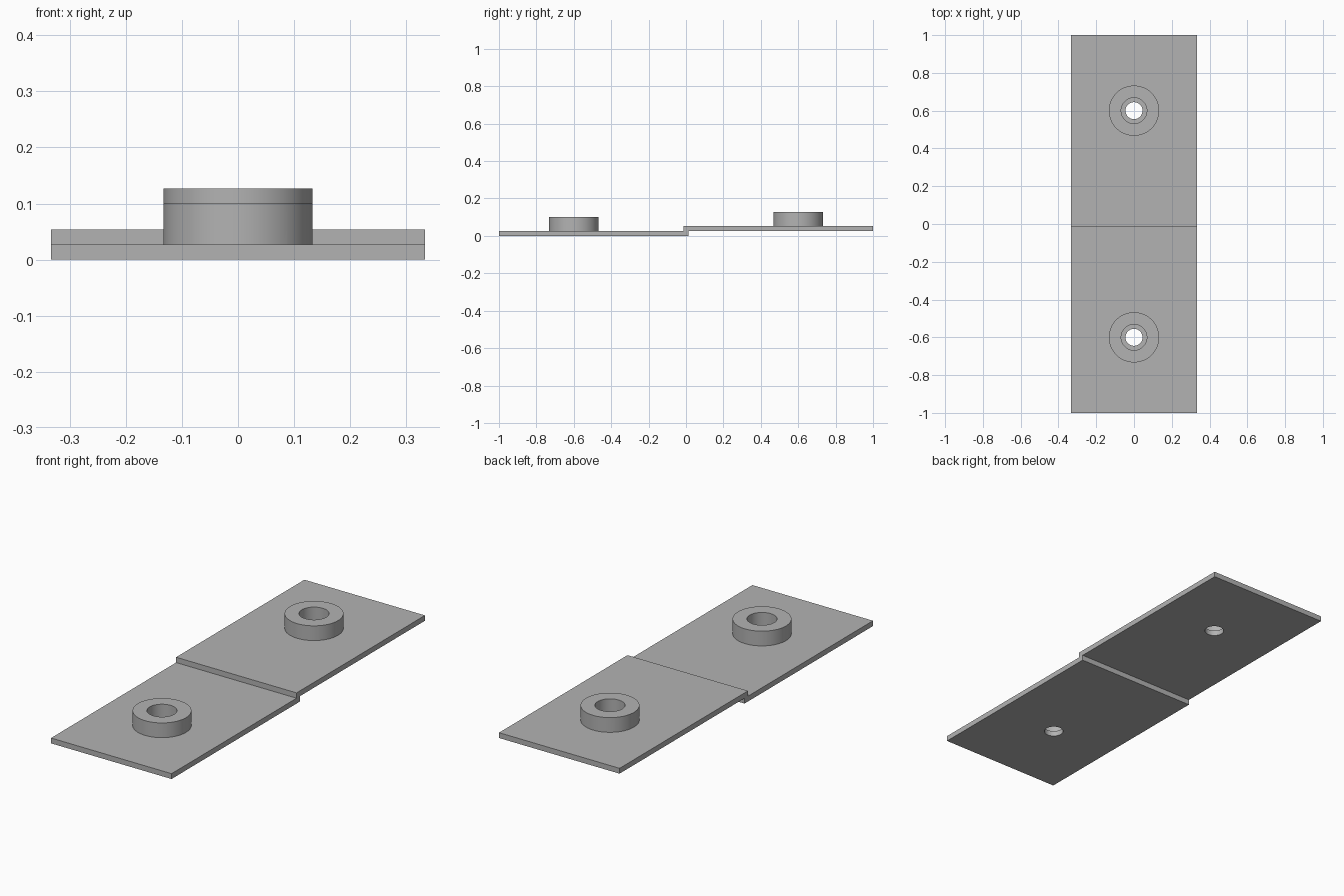
import bpy
import math

HALF_WIDTH, THICK, OVERLAP = 0.333, 0.0267, 0.0133
BOSS_R, BORE_R, HOLE_R, BOSS_H = 0.133, 0.068, 0.045, 0.0735
SEGMENTS = 96

cube = bpy.data.objects.get("Cube")
if cube:
    bpy.data.objects.remove(cube, do_unlink=True)

grey = bpy.data.materials.new("plain_grey")
grey.use_nodes = True
COLOUR = (0.45, 0.45, 0.45, 1)
grey.diffuse_color = COLOUR
grey.node_tree.nodes["Principled BSDF"].inputs["Base Color"].default_value = COLOUR


def box(name, y0, y1, z0, z1):
    bpy.ops.mesh.primitive_cube_add(size=1, location=(0, (y0 + y1) / 2, (z0 + z1) / 2))
    ob = bpy.context.object
    ob.name = name
    ob.scale = (2 * HALF_WIDTH, y1 - y0, z1 - z0)
    bpy.ops.object.transform_apply(location=True, rotation=True, scale=True)
    ob.data.materials.append(grey)
    return ob


def cylinder(name, radius, y, z0, z1):
    bpy.ops.mesh.primitive_cylinder_add(
        vertices=SEGMENTS, radius=radius, depth=z1 - z0, location=(0, y, (z0 + z1) / 2))
    ob = bpy.context.object
    ob.name = name
    bpy.ops.object.transform_apply(location=True, rotation=True, scale=True)
    ob.data.materials.append(grey)
    return ob


def combine(target, tool, operation):
    mod = target.modifiers.new(operation.lower(), "BOOLEAN")
    mod.operation, mod.object, mod.solver = operation, tool, "EXACT"
    bpy.context.view_layer.objects.active = target
    bpy.ops.object.modifier_apply(modifier=mod.name)
    bpy.data.objects.remove(tool, do_unlink=True)


def bossed_plate(name, y0, y1, boss_y, z):
    top = z + THICK
    plate = box(name, y0, y1, z, top)
    # Round boss rising from the plate
    combine(plate, cylinder("boss", BOSS_R, boss_y, z + THICK / 2, top + BOSS_H), "UNION")
    # Wide bore down to the plate, then a narrower hole right through
    combine(plate, cylinder("bore", BORE_R, boss_y, top, top + 2 * BOSS_H), "DIFFERENCE")
    combine(plate, cylinder("hole", HOLE_R, boss_y, z - THICK, top + THICK), "DIFFERENCE")
    bpy.ops.object.select_all(action="DESELECT")
    plate.select_set(True)
    bpy.context.view_layer.objects.active = plate
    bpy.ops.object.shade_smooth_by_angle(angle=math.radians(30))


# Two plates lapped at the middle, the rear one a step higher
bossed_plate("front_plate", -1, OVERLAP, -0.6, 0)
bossed_plate("rear_plate", -OVERLAP, 1, 0.6, THICK)
